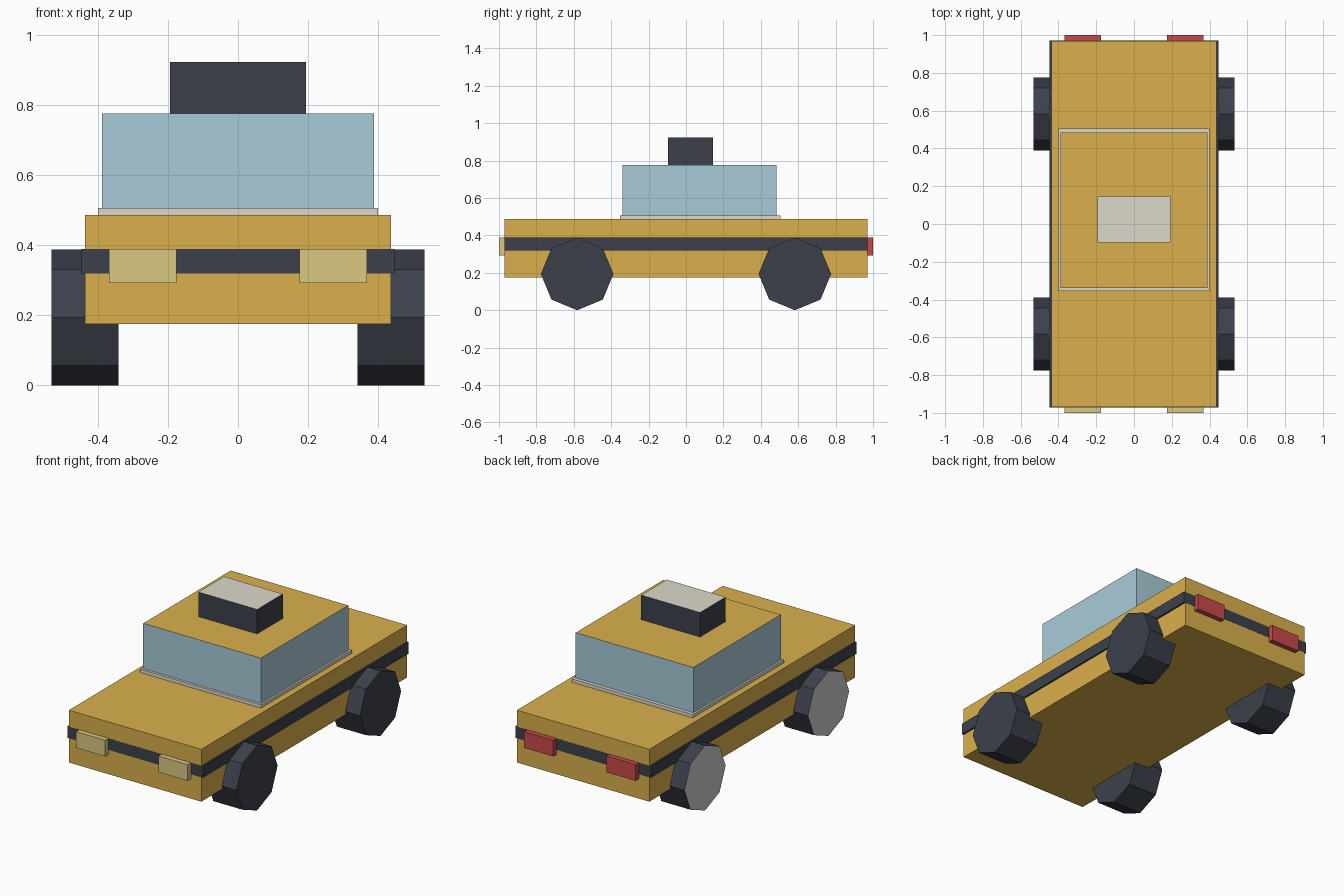
import bpy, bmesh
from math import pi
from mathutils import Matrix

if "Cube" in bpy.data.objects:
    bpy.data.objects.remove(bpy.data.objects["Cube"])


def material(name, hex_code):
    # display colour converted to linear
    def lin(c):
        return c / 12.92 if c <= 0.04045 else ((c + 0.055) / 1.055) ** 2.4
    m = bpy.data.materials.new(name)
    rgb = [lin(int(hex_code[i:i + 2], 16) / 255) for i in (0, 2, 4)]
    m.diffuse_color = (*rgb, 1)
    m.use_nodes = True
    m.node_tree.nodes["Principled BSDF"].inputs["Base Color"].default_value = m.diffuse_color
    return m


yellow = material("yellow_paint", "DAB04C")
glass = material("window_blue", "A9CCD8")
dark = material("dark_rubber", "3C404B")
cream = material("cream", "DCD8CC")
lamp = material("headlight_cream", "DAC882")
red = material("tail_red", "C84A48")
hub = material("hub_grey", "BEBEC0")


def finish(name, bm, mats, accent):
    # faces pointing along the accent direction get the second material
    bm.normal_update()
    for f in bm.faces:
        if len(mats) > 1 and f.normal.dot(accent) > 0.9:
            f.material_index = 1
    mesh = bpy.data.meshes.new(name)
    bm.to_mesh(mesh)
    bm.free()
    for m in mats:
        mesh.materials.append(m)
    ob = bpy.data.objects.new(name, mesh)
    bpy.context.collection.objects.link(ob)
    return ob


def box(name, xs, ys, zs, *mats):
    bm = bmesh.new()
    spans = (xs, ys, zs)
    size = [b - a for a, b in spans]
    mid = [(a + b) / 2 for a, b in spans]
    bmesh.ops.create_cube(bm, size=1, matrix=Matrix.Translation(mid) @ Matrix.Diagonal((*size, 1)))
    return finish(name, bm, mats, Matrix.Identity(3)[2])


def wheel(name, x, y):
    # eight-sided wheel with corners at top and bottom, grey cap on its -x face
    bm = bmesh.new()
    bmesh.ops.create_cone(bm, cap_ends=True, segments=8, radius1=0.194, radius2=0.194, depth=0.192)
    bmesh.ops.transform(bm, verts=bm.verts, matrix=Matrix.Translation((x, y, 0.194)) @ Matrix.Rotation(pi / 2, 4, 'Y'))
    # align a corner with straight up if needed
    return finish(name, bm, (dark, hub), -Matrix.Identity(3)[0])


# body, side stripe and cabin
box("body", (-0.437, 0.437), (-0.97, 0.97), (0.175, 0.487), yellow)
box("body_stripe", (-0.447, 0.447), (-0.9703, 0.9703), (0.32, 0.389), dark)
box("cabin_trim", (-0.399, 0.399), (-0.354, 0.506), (0.48, 0.507), cream)
box("cabin", (-0.388, 0.388), (-0.339, 0.485), (0.487, 0.777), glass, yellow)
box("roof_sign", (-0.194, 0.194), (-0.097, 0.145), (0.777, 0.923), dark, cream)

# lights and wheels, mirrored left and right
for side, s in (("left", -1), ("right", 1)):
    xs = tuple(sorted((s * 0.176, s * 0.368)))
    box(f"headlight_{side}", xs, (-1.0, -0.95), (0.292, 0.389), lamp)
    box(f"tail_light_{side}", xs, (0.95, 1.0), (0.292, 0.389), red)
    for end, y in (("front", -0.582), ("rear", 0.582)):
        wheel(f"{end}_{side}_wheel", s * 0.437, y)
